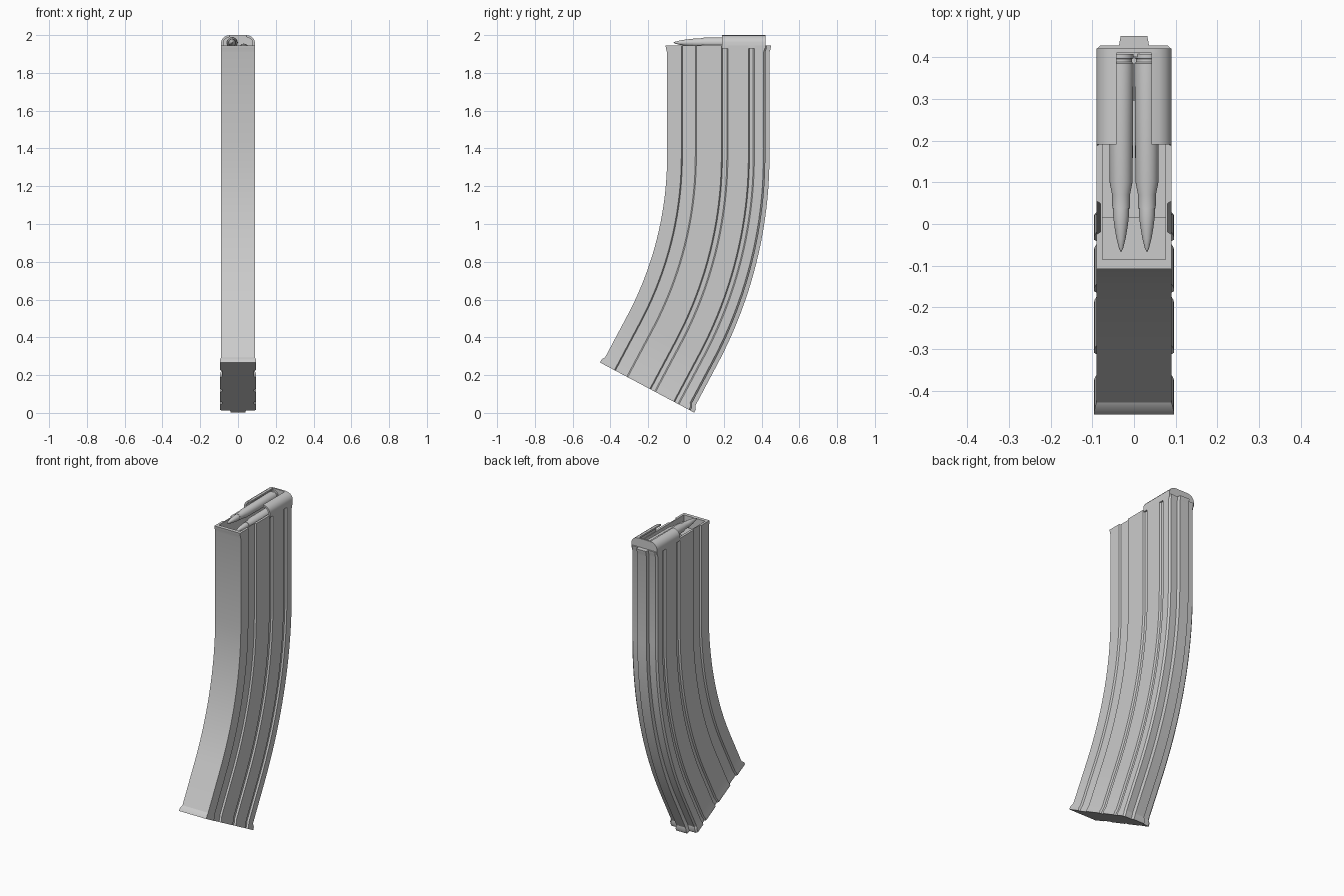
import bpy, bmesh
from math import sin, cos, radians, pi

if "Cube" in bpy.data.objects:
    bpy.data.objects.remove(bpy.data.objects["Cube"])

HW = 0.09          # half width of the body
DEPTH = 0.52       # front-to-back depth of the body
BEND = radians(28)


def finish(name, bm, angle=30):
    bmesh.ops.remove_doubles(bm, verts=bm.verts, dist=1e-5)
    bmesh.ops.recalc_face_normals(bm, faces=bm.faces)
    me = bpy.data.meshes.new(name)
    bm.to_mesh(me)
    bm.free()
    ob = bpy.data.objects.new(name, me)
    bpy.context.collection.objects.link(ob)
    bpy.ops.object.select_all(action='DESELECT')
    ob.select_set(True)
    bpy.context.view_layer.objects.active = ob
    bpy.ops.object.shade_smooth_by_angle(angle=radians(angle))
    return ob


def loft(bm, rings, cap_start=True, cap_end=True):
    vr = [[bm.verts.new(p) for p in r] for r in rings]
    n = len(vr[0])
    for a, b in zip(vr, vr[1:]):
        for i in range(n):
            j = (i + 1) % n
            bm.faces.new((a[i], a[j], b[j], b[i]))
    if cap_start:
        bm.faces.new(vr[0])
    if cap_end:
        bm.faces.new(vr[-1])


# cross-section: x across, s from front to back, three grooves per side, spine behind
half = [(HW, 0.0)]
for a, b in ((0.075, 0.155), (0.287, 0.322), (0.43, 0.462)):
    half += [(HW, a), (HW - 0.01, a + 0.006), (HW - 0.01, b - 0.006), (HW, b)]
half += [(HW, DEPTH - 0.01), (HW - 0.01, DEPTH), (0.036, DEPTH), (0.032, 0.542)]
section = half + [(-x, s) for x, s in reversed(half)]


def widen(e, ex):
    out = []
    for x, s in section:
        s2 = s - e if s < 0.05 else s + e if s > 0.505 else s
        out.append((x + (ex if x > 0 else -ex), s2))
    return out


def frame(y, z, ang, sec):
    return [(x, y + s * cos(ang), z - s * sin(ang)) for x, s in sec]


# main body: hollow mouth, straight upper part, arc, straight lower part, flanged base
bm = bmesh.new()
inner = [(max(-0.075, min(0.075, x)), max(0.015, min(0.5, s))) for x, s in section]
rings = [frame(-0.1, 1.5, 0, inner), frame(-0.1, 1.945, 0, inner)]
for z, e in ((1.945, 0.008), (1.928, 0.006), (1.908, 0.0)):
    rings.append(frame(-0.1, z, 0, widen(e, 0)))
R, N, Z0 = 1.8, 20, 1.36
for i in range(N + 1):
    a = BEND * i / N
    rings.append(frame(-0.1 - R * (1 - cos(a)), Z0 - R * sin(a), a, section))
ye, ze = -0.1 - R * (1 - cos(BEND)), Z0 - R * sin(BEND)
for d, e, ex in ((0.25, 0, 0), (0.268, 0.011, 0.005), (0.287, 0.012, 0.006)):
    rings.append(frame(ye - d * sin(BEND), ze - d * cos(BEND), BEND, widen(e, ex)))
loft(bm, rings)
finish("magazine_body", bm)


# prism along y from an xz outline
def prism(bm, outline, y0, y1):
    loft(bm, [[(x, y, z) for x, z in outline] for y in (y0, y1)])


# feed lips and rear plate
outer = [(0.09, 1.93), (0.09, 1.963), (0.085, 1.977), (0.075, 1.989), (0.061, 1.997), (0.042, 2.0)]
inside = [(0.042, 1.99), (0.058, 1.986), (0.068, 1.979), (0.075, 1.97), (0.078, 1.96), (0.078, 1.93)]
bm = bmesh.new()
for sgn in (1, -1):
    prism(bm, [(sgn * x, z) for x, z in outer + inside], 0.19, 0.41)
finish("feed_lips", bm, 40)
bm = bmesh.new()
prism(bm, outer + [(-x, z) for x, z in reversed(outer)], 0.41, 0.42)
finish("rear_plate", bm, 40)


# follower under the cartridges
bm = bmesh.new()
prism(bm, [(-0.075, 1.8), (0.075, 1.8), (0.075, 1.87), (-0.075, 1.87)], -0.085, 0.015)
finish("follower", bm)


# two staggered cartridges, turned around the y axis
turned = [(0.0, -0.068), (0.005, -0.058), (0.011, -0.035), (0.016, -0.005), (0.019, 0.02),
          (0.019, 0.037), (0.021, 0.037), (0.0215, 0.07), (0.0275, 0.1), (0.03, 0.385),
          (0.026, 0.388), (0.026, 0.395), (0.03, 0.397), (0.03, 0.407)]
SEG = 24
for name, cx, cz in (("cartridge_left", -0.031, 1.96), ("cartridge_right", 0.031, 1.925)):
    bm = bmesh.new()
    loft(bm, [[(cx + max(r, 1e-4) * cos(2 * pi * k / SEG), y, cz + max(r, 1e-4) * sin(2 * pi * k / SEG))
               for k in range(SEG)] for r, y in turned])
    finish(name, bm)
